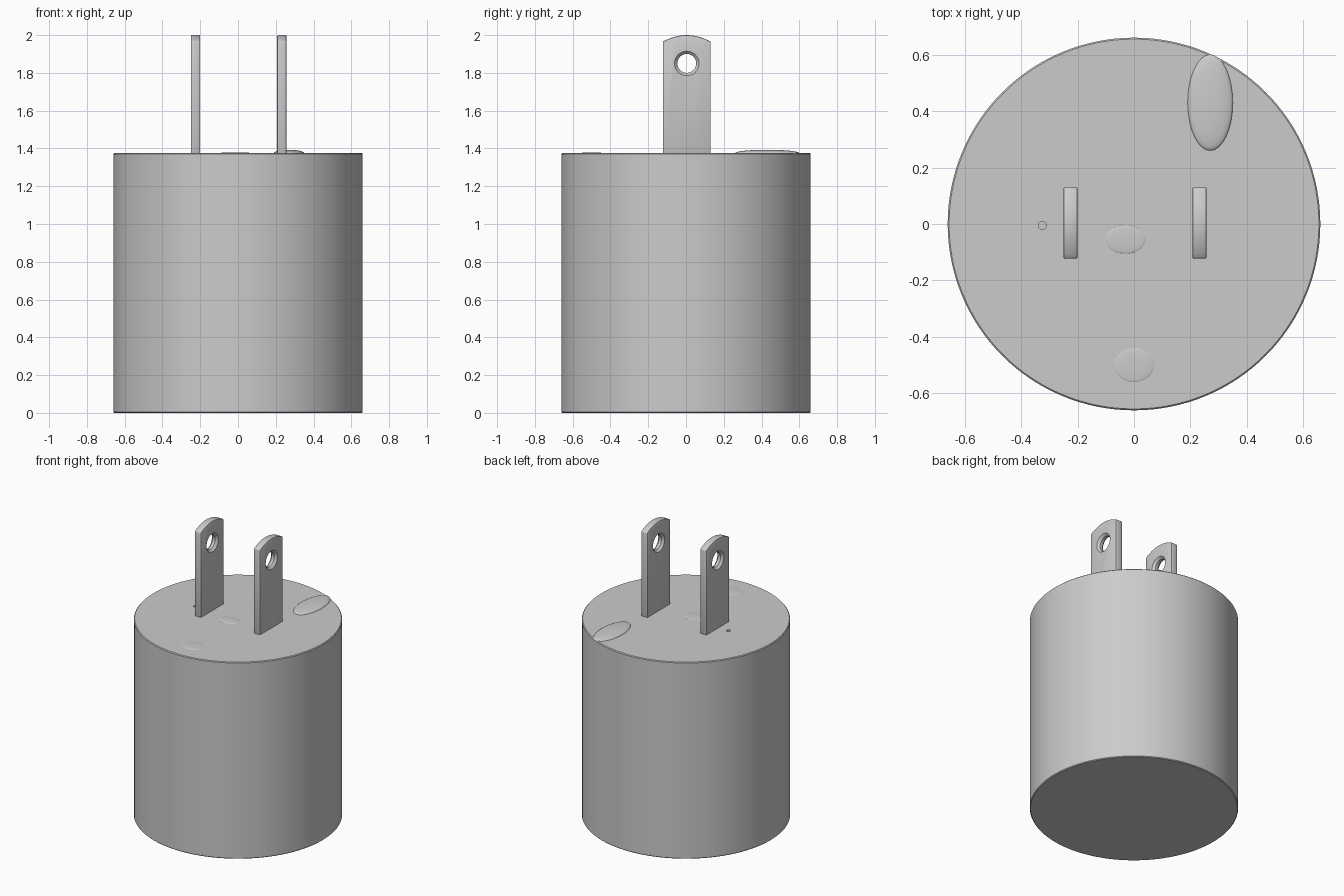
import bpy, math
from mathutils import Matrix

cube = bpy.data.objects.get("Cube")
if cube:
    bpy.data.objects.remove(cube, do_unlink=True)

RADIUS, HEIGHT = 0.66, 1.375

grey = bpy.data.materials.new("plain grey")
grey.use_nodes = True
grey.diffuse_color = (0.6, 0.6, 0.6, 1)
grey.node_tree.nodes["Principled BSDF"].inputs["Base Color"].default_value = (0.6, 0.6, 0.6, 1)


def add_mesh(name, verts, faces):
    mesh = bpy.data.meshes.new(name)
    mesh.from_pydata(verts, [], faces)
    mesh.materials.append(grey)
    obj = bpy.data.objects.new(name, mesh)
    bpy.context.collection.objects.link(obj)
    return obj


def lathe(name, profile, sides):
    """Closed solid turned about z from (radius, z) points, bottom to top."""
    verts = [(r * math.cos(a), r * math.sin(a), z) for r, z in profile
             for a in (math.tau * i / sides for i in range(sides))]
    rings = len(profile)
    faces = [(k * sides + i, k * sides + (i + 1) % sides,
              (k + 1) * sides + (i + 1) % sides, (k + 1) * sides + i)
             for k in range(rings - 1) for i in range(sides)]
    faces += [tuple(reversed(range(sides))),
              tuple(range((rings - 1) * sides, rings * sides))]
    return add_mesh(name, verts, faces)


def select_only(obj):
    bpy.ops.object.select_all(action='DESELECT')
    obj.select_set(True)
    bpy.context.view_layer.objects.active = obj


def apply_all(obj):
    select_only(obj)
    for mod in list(obj.modifiers):
        bpy.ops.object.modifier_apply(modifier=mod.name)


def cut(obj, cutter):
    mod = obj.modifiers.new("cut", 'BOOLEAN')
    mod.operation, mod.solver, mod.object = 'DIFFERENCE', 'EXACT', cutter
    apply_all(obj)
    bpy.data.objects.remove(cutter, do_unlink=True)


def smooth(obj):
    select_only(obj)
    bpy.ops.object.shade_smooth_by_angle(angle=math.radians(35))


# Cylindrical housing with crisp, slightly eased rims
ease = 0.005
body = lathe("housing", [(RADIUS - ease, 0), (RADIUS, ease),
                         (RADIUS, HEIGHT - ease), (RADIUS - ease, HEIGHT)], 128)

# Pinhole beside one blade
pin = lathe("pinhole_cutter", [(0.014, -0.02), (0.014, 0.02)], 12)
pin.data.transform(Matrix.Translation((-0.325, -0.005, HEIGHT)))
cut(body, pin)
smooth(body)


def blade(name, x):
    """Flat prong with an arched tip and a countersunk hole."""
    half_w, half_t, shoulder, tip, steps = 0.127, 0.025, 1.965, 2.0, 14
    outline = [(-half_w, HEIGHT - 0.02), (half_w, HEIGHT - 0.02)]
    for i in range(steps + 1):
        t = 1 - 2 * i / steps
        outline.append((half_w * t, tip - (tip - shoulder) * t * t))
    n = len(outline)
    verts = [(s, y, z) for s in (-half_t, half_t) for y, z in outline]
    faces = [tuple(reversed(range(n))), tuple(range(n, 2 * n))]
    faces += [(i, (i + 1) % n, n + (i + 1) % n, n + i) for i in range(n)]
    obj = add_mesh(name, verts, faces)
    bev = obj.modifiers.new("soft edges", 'BEVEL')
    bev.width, bev.segments, bev.limit_method = 0.006, 2, 'ANGLE'
    apply_all(obj)
    hole = lathe("hole_cutter", [(0.075, -0.035), (0.05, -0.01),
                                 (0.05, 0.01), (0.075, 0.035)], 32)
    hole.data.transform(Matrix.Translation((0, 0, 1.85)) @ Matrix.Rotation(math.pi / 2, 4, 'Y'))
    cut(obj, hole)
    obj.location = (x, 0.004, 0)
    smooth(obj)


blade("right_blade", -0.225)
blade("left_blade", 0.232)


def mound(name, centre, size):
    """Very shallow swelling on the top face."""
    bpy.ops.mesh.primitive_uv_sphere_add(segments=32, ring_count=16, radius=1)
    obj = bpy.context.object
    obj.name = name
    obj.data.transform(Matrix.Translation((*centre, HEIGHT)) @ Matrix.Diagonal((*size, 1)))
    obj.data.materials.append(grey)
    smooth(obj)


# Uneven spots on the top face
mound("rim_ridge", (0.27, 0.43), (0.08, 0.17, 0.018))
mound("centre_swelling", (-0.03, -0.055), (0.07, 0.05, 0.004))
mound("front_swelling", (0, -0.5), (0.07, 0.06, 0.004))
